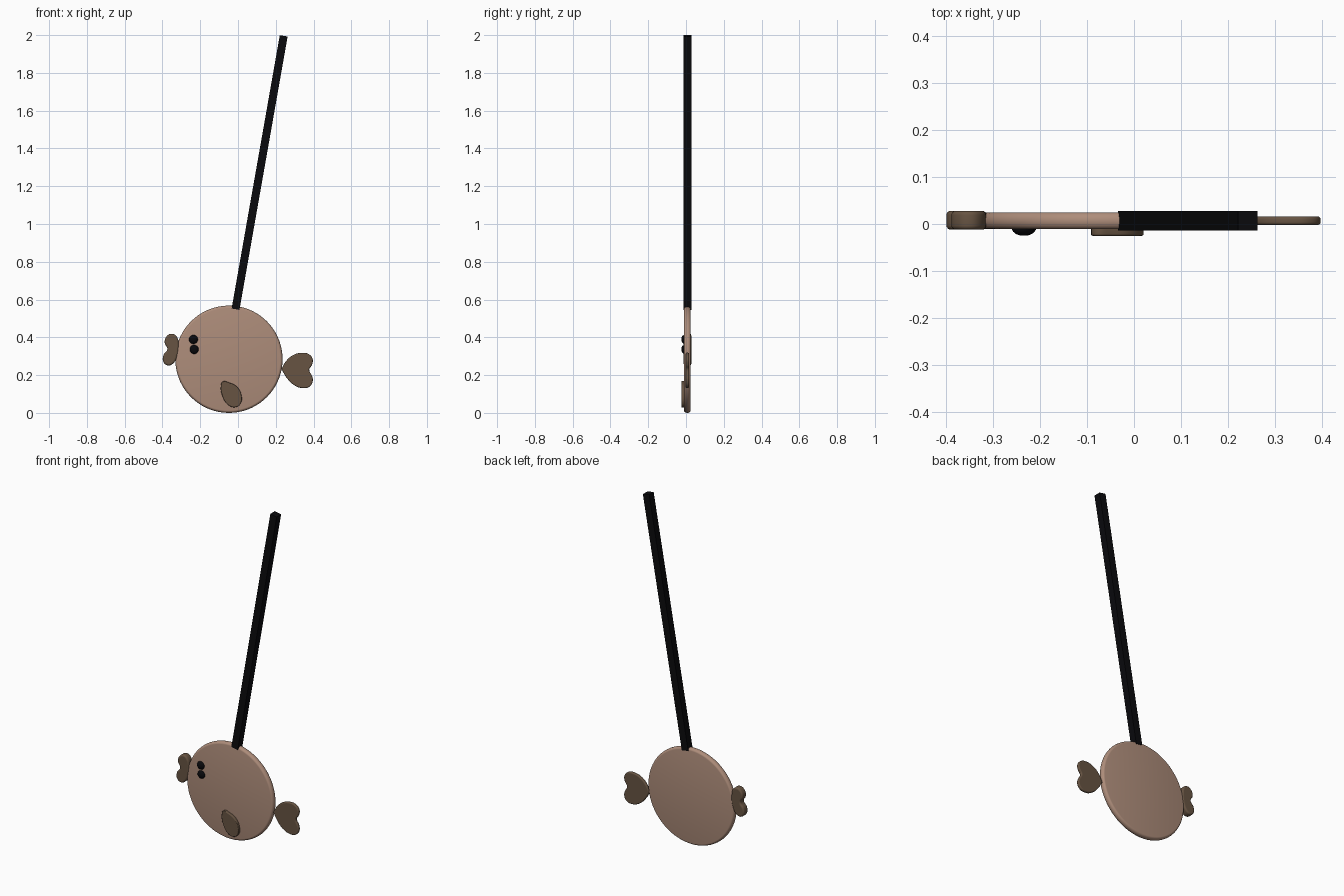
import bpy, bmesh, math
from mathutils import Matrix

if "Cube" in bpy.data.objects:
    bpy.data.objects.remove(bpy.data.objects["Cube"])


def material(name, rgb):
    m = bpy.data.materials.new(name)
    m.diffuse_color = (*rgb, 1)
    m.use_nodes = True
    m.node_tree.nodes["Principled BSDF"].inputs["Base Color"].default_value = m.diffuse_color
    return m


TAN = material("tan", (0.42, 0.265, 0.195))
BROWN = material("brown", (0.135, 0.088, 0.055))
BLACK = material("black", (0.003, 0.003, 0.004))


def finish(obj, mat, angle=40):
    obj.data.materials.clear()
    obj.data.materials.append(mat)
    bpy.ops.object.select_all(action='DESELECT')
    obj.select_set(True)
    bpy.context.view_layer.objects.active = obj
    bpy.ops.object.shade_smooth_by_angle(angle=math.radians(angle))


def plate(name, pts, y0, y1, bevel, sharp=()):
    """Rounded plate from an (x, z) outline, spanning y0 to y1."""
    cu = bpy.data.curves.new(name, 'CURVE')
    cu.dimensions, cu.fill_mode = '2D', 'BOTH'
    cu.extrude = (y1 - y0) / 2 - bevel
    cu.bevel_depth, cu.bevel_resolution, cu.offset = bevel, 3, -bevel
    sp = cu.splines.new('BEZIER')
    sp.bezier_points.add(len(pts) - 1)
    sp.use_cyclic_u, sp.resolution_u = True, 6
    for i, (bp, (x, z)) in enumerate(zip(sp.bezier_points, pts)):
        bp.co = (x, z, 0)
        bp.handle_left_type = bp.handle_right_type = 'VECTOR' if i in sharp else 'AUTO'
    ob = bpy.data.objects.new(name, cu)
    bpy.context.collection.objects.link(ob)
    ob.rotation_euler = (math.pi / 2, 0, 0)
    ob.location = (0, (y0 + y1) / 2, 0)
    bpy.ops.object.select_all(action='DESELECT')
    ob.select_set(True)
    bpy.context.view_layer.objects.active = ob
    bpy.ops.object.convert(target='MESH')
    finish(bpy.context.object, BROWN)


# Round flat body with a rounded rim
R, H, E = 0.284, 0.0175, 0.013
profile = [(0, -H)] + [(R - E + E * math.sin(a), -H * math.cos(a))
                       for a in (math.pi * i / 10 for i in range(11))] + [(0, H)]
me = bpy.data.meshes.new("body")
bm = bmesh.new()
vs = [bm.verts.new((r, y, 0)) for r, y in profile]
es = [bm.edges.new(p) for p in zip(vs, vs[1:])]
bmesh.ops.spin(bm, geom=vs + es, cent=(0, 0, 0), axis=(0, 1, 0),
               angle=2 * math.pi, steps=72)
bmesh.ops.remove_doubles(bm, verts=bm.verts, dist=1e-5)
bmesh.ops.recalc_face_normals(bm, faces=bm.faces)
bm.to_mesh(me)
bm.free()
body = bpy.data.objects.new("body", me)
bpy.context.collection.objects.link(body)
body.location = (-0.048, 0.007, R)
finish(body, TAN)

# Square stick, leaning 10 degrees
x0, z0, x1, z1 = -0.013, 0.549, 0.242, 1.996
bpy.ops.mesh.primitive_cube_add(size=1, location=((x0 + x1) / 2, 0.007, (z0 + z1) / 2))
stick = bpy.context.object
stick.name = "stick"
stick.scale = (0.042, 0.042, math.hypot(x1 - x0, z1 - z0))
stick.rotation_euler = (0, math.atan2(x1 - x0, z1 - z0), 0)
finish(stick, BLACK, 30)

# Two domed eyes
for i, (x, z) in enumerate([(-0.236, 0.389), (-0.232, 0.336)]):
    bpy.ops.mesh.primitive_uv_sphere_add(segments=24, ring_count=12, radius=0.024,
                                         location=(x, -0.008, z))
    eye = bpy.context.object
    eye.name = f"eye_{i + 1}"
    eye.scale = (1, 0.7, 1)
    finish(eye, BLACK, 60)

# Lips, heart-shaped tail and side fin
plate("lips", [(-0.350, 0.419), (-0.325, 0.405), (-0.314, 0.360), (-0.322, 0.300),
               (-0.340, 0.265), (-0.368, 0.251), (-0.394, 0.268), (-0.395, 0.305),
               (-0.374, 0.338), (-0.388, 0.370), (-0.378, 0.405)], -0.012, 0.028, 0.009)
plate("tail", [(0.230, 0.232), (0.255, 0.275), (0.290, 0.305), (0.335, 0.318),
               (0.375, 0.311), (0.395, 0.285), (0.392, 0.255), (0.377, 0.228),
               (0.392, 0.195), (0.396, 0.170), (0.380, 0.140), (0.345, 0.131),
               (0.300, 0.145), (0.262, 0.180)], -0.002, 0.016, 0.006, sharp=(0,))
plate("side_fin", [(-0.082, 0.165), (-0.045, 0.160), (-0.005, 0.138), (0.018, 0.095),
                   (0.014, 0.050), (-0.015, 0.030), (-0.052, 0.042), (-0.083, 0.090),
                   (-0.091, 0.140)], -0.025, -0.006, 0.004)
